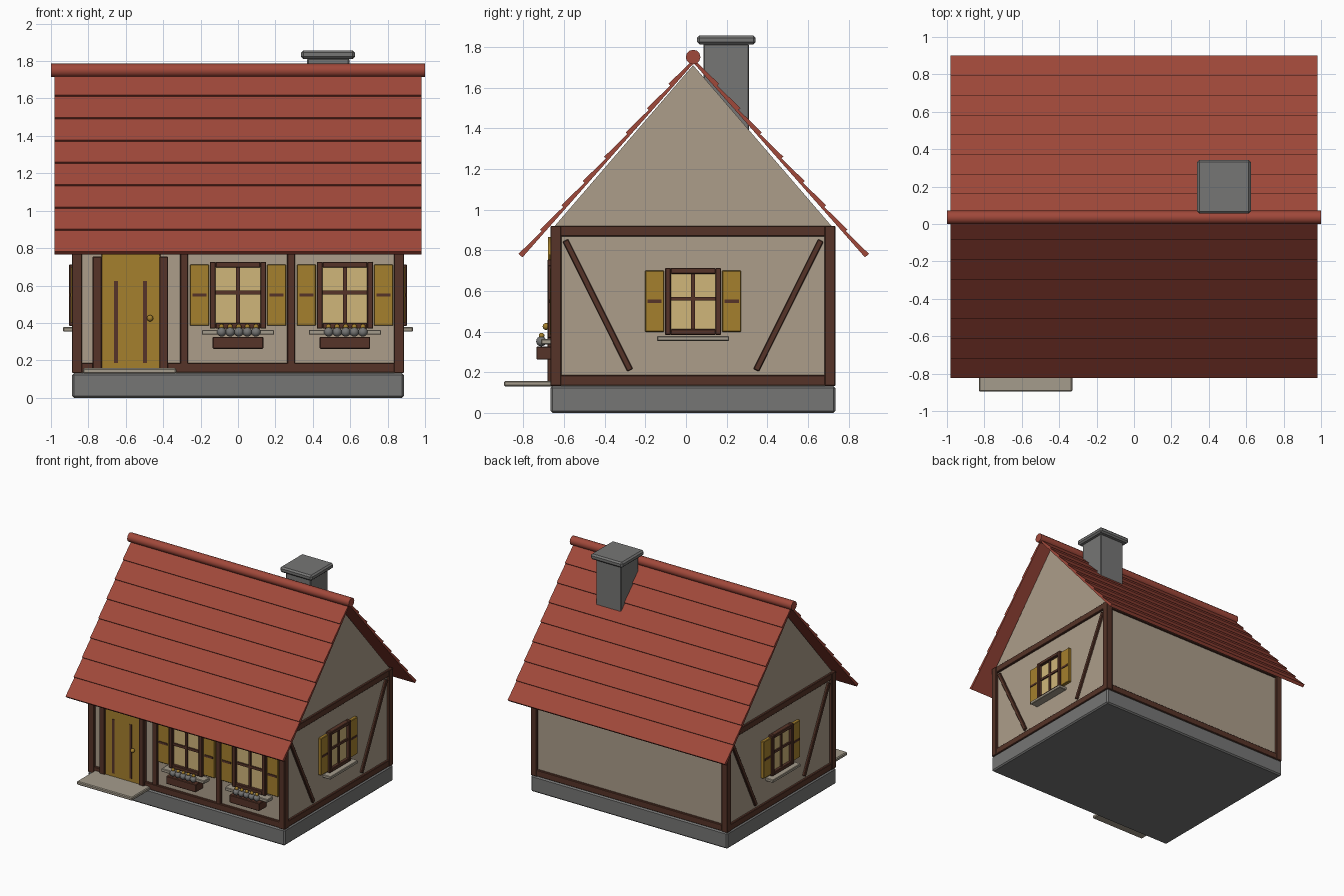
import bpy, bmesh, math
from mathutils import Matrix, Vector

if "Cube" in bpy.data.objects:
    bpy.data.objects.remove(bpy.data.objects["Cube"])


def material(name, r, g, b):
    lin = [((c / 255 + 0.055) / 1.055) ** 2.4 for c in (r, g, b)]
    m = bpy.data.materials.new(name)
    m.diffuse_color = (*lin, 1)
    m.use_nodes = True
    m.node_tree.nodes["Principled BSDF"].inputs["Base Color"].default_value = m.diffuse_color
    return m


RED = material("roof red", 160, 72, 58)
PLASTER = material("plaster", 172, 157, 138)
STONE = material("grey stone", 118, 118, 117)
TIMBER = material("dark timber", 86, 52, 40)
GOLD = material("ochre paint", 165, 128, 45)
GLASS = material("lit glass", 208, 182, 122)
SILL = material("pale stone", 165, 156, 140)
CY = 0.035  # ridge line / house centre in y


def finish(name, bm, mat, M=None, bevel=0.0, smooth=False):
    bmesh.ops.recalc_face_normals(bm, faces=bm.faces)
    me = bpy.data.meshes.new(name)
    bm.to_mesh(me)
    bm.free()
    me.materials.append(mat)
    if smooth:
        for p in me.polygons:
            p.use_smooth = len(p.vertices) < 5
    ob = bpy.data.objects.new(name, me)
    bpy.context.collection.objects.link(ob)
    if M is not None:
        ob.matrix_world = M
    if bevel:
        mod = ob.modifiers.new("bevel", 'BEVEL')
        mod.width = bevel
        mod.segments = 1
    return ob


def boxes(name, mat, parts, M=None, bevel=0.004):
    """parts: (x0, x1, y0, y1, z0, z1) blocks joined into one object"""
    bm = bmesh.new()
    for x0, x1, y0, y1, z0, z1 in parts:
        c = Vector(((x0 + x1) / 2, (y0 + y1) / 2, (z0 + z1) / 2))
        T = Matrix.Translation(c) @ Matrix.Diagonal((x1 - x0, y1 - y0, z1 - z0, 1))
        bmesh.ops.create_cube(bm, size=1, matrix=T)
    return finish(name, bm, mat, M, bevel)


def prism(name, mat, profile, half):
    """extrude a (y, z) profile along x"""
    bm = bmesh.new()
    a = [bm.verts.new((-half, y, z)) for y, z in profile]
    b = [bm.verts.new((half, y, z)) for y, z in profile]
    bm.faces.new(a)
    bm.faces.new(b[::-1])
    n = len(a)
    for i in range(n):
        bm.faces.new((a[i], a[(i + 1) % n], b[(i + 1) % n], b[i]))
    return finish(name, bm, mat)


def balls(name, mat, points, r, M=None):
    bm = bmesh.new()
    for p in points:
        bmesh.ops.create_uvsphere(bm, u_segments=12, v_segments=8, radius=r,
                                  matrix=Matrix.Translation(p))
    return finish(name, bm, mat, M, smooth=True)


def cylinder(name, mat, M, r, depth, seg):
    bm = bmesh.new()
    bmesh.ops.create_cone(bm, cap_ends=True, segments=seg, radius1=r, radius2=r,
                          depth=depth, matrix=M)
    return finish(name, bm, mat, smooth=True)


# Foundation, walls with gables
boxes("foundation", STONE, [(-.887, .887, -.667, .735, 0, .132)], bevel=.01)
prism("walls", PLASTER, [(-.645, .13), (.715, .13), (.715, .92),
                         (CY, 1.71), (-.645, .92)], .867)

# Timber frame
boxes("corner_posts", TIMBER, [(x, x + .054, y, y + .054, .132, .92)
                               for x in (-.888, .834) for y in (-.667, .681)])
boxes("front_posts", TIMBER, [(x, x + .044, -.662, -.64, .18, .88)
                              for x in (-.31, .262)])
for nm, z in (("bottom_rails", .134), ("top_rails", .868)):
    t = z + .052
    boxes(nm, TIMBER, [(-.84, .84, -.664, -.62, z, t), (-.84, .84, .69, .732, z, t),
                       (-.885, -.84, -.62, .69, z, t), (.84, .885, -.62, .69, z, t)])

# Diagonal braces on both gable walls
for side in (-1, 1):
    for s in (-1, 1):
        M = (Matrix.Translation((side * .868, CY + s * .469, .529))
             @ Matrix.Rotation(-s * math.atan2(.318, .638), 4, 'X'))
        boxes("brace", TIMBER, [(-.015, .015, -.015, .015, -.357, .357)], M)

# Roof slopes with stepped shingle rows
L, ROWS = 1.282, 8
for s, nm in ((-1, "front_roof"), (1, "back_roof")):
    pts = [(0, 0)]
    for i in range(ROWS):
        pts += [(L * i / ROWS, .014), (L * (i + 1) / ROWS, .026)]
    pts.append((L, 0))
    prism(nm, RED, [(CY + .003 + s * (d * .657 + h * .745), 1.72 - d * .745 + h * .667)
                    for d, h in pts], .98)
cylinder("ridge", RED, Matrix.Translation((0, CY, 1.75)) @ Matrix.Rotation(math.pi / 2, 4, 'Y'),
         .036, 2.0, 12)

# Chimney
boxes("chimney", STONE, [(.37, .595, .085, .31, 1.3, 1.815)], bevel=.006)
boxes("chimney_cap", STONE, [(.337, .625, .055, .343, 1.812, 1.857)], bevel=.012)


def window(x, y, turn, k):
    """window with shutters and sill; outward is local -y"""
    M = (Matrix.Translation((x, y, .548)) @ Matrix.Rotation(turn, 4, 'Z')
         @ Matrix.Diagonal((k, 1, k, 1)))
    boxes("window_glass", GLASS, [(-.13, .13, -.012, .01, -.16, .16)], M, 0)
    boxes("window_frame", TIMBER, [(-.15, -.119, -.036, .01, -.179, .179),
                                   (.119, .15, -.036, .01, -.179, .179),
                                   (-.12, .12, -.036, .01, .148, .179),
                                   (-.12, .12, -.036, .01, -.179, -.148)], M)
    boxes("window_bars", TIMBER, [(-.01, .01, -.024, 0, -.15, .15),
                                  (-.12, .12, -.023, 0, .005, .025)], M, 0)
    boxes("shutters", GOLD, [(a, a + .102, -.025, .01, -.163, .165)
                             for a in (-.257, .155)], M)
    boxes("shutter_slats", TIMBER, [(a, a + .076, -.03, -.02, -.007, .01)
                                    for a in (-.244, .168)], M, 0)
    boxes("window_sill", SILL, [(-.193, .193, -.068, .01, -.211, -.185)], M)


for wx in (0, .572):
    window(wx, -.645, 0, 1)
    # Flower box under each front window
    boxes("flower_box", TIMBER, [(wx - .135, wx + .135, -.736, -.64, .262, .326)])
    xs = [wx - .088 + .046 * i for i in range(5)]
    balls("foliage", STONE, [(x, -.712, .352) for x in xs], .025)
    balls("flowers", GOLD, [(x, -.71, .38) for x in xs], .014)
window(.867, CY, math.pi / 2, .92)
window(-.867, CY, -math.pi / 2, .92)

# Door with rounded head, frame, grooves, knob and step
boxes("door", GOLD, [(-.73, -.415, -.672, -.64, .14, .78)])
cylinder("door_head", GOLD, Matrix.Translation((-.573, -.66, .755))
         @ Matrix.Diagonal((1, 1, .71, 1)) @ Matrix.Rotation(math.pi / 2, 4, 'X'),
         .155, .036, 24)
boxes("door_frame", TIMBER, [(-.777, -.728, -.682, -.64, .14, .755),
                             (-.421, -.374, -.682, -.64, .14, .755)])
boxes("door_grooves", TIMBER, [(x - .01, x + .01, -.676, -.67, .185, .625)
                               for x in (-.652, -.497)], bevel=0)
balls("door_knob", GOLD, [(-.47, -.688, .425)], .017)
boxes("door_step", SILL, [(-.83, -.33, -.895, -.64, .13, .158)], bevel=.006)
